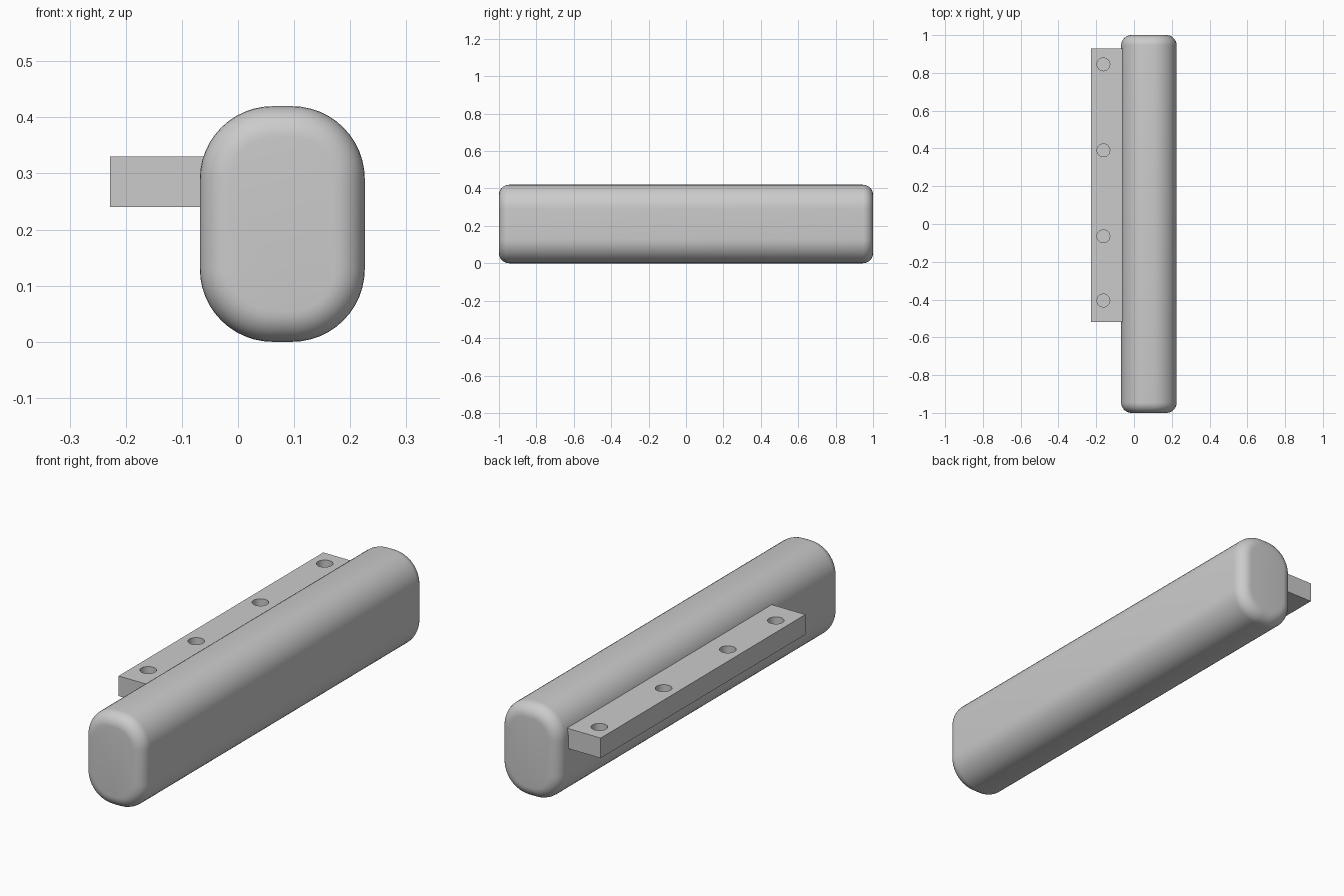
import bpy, bmesh
from math import sin, cos, pi

cube = bpy.data.objects.get("Cube")
if cube:
    bpy.data.objects.remove(cube, do_unlink=True)

grey = bpy.data.materials.new("plain grey")
grey.use_nodes = True
grey.diffuse_color = (0.6, 0.6, 0.6, 1)
grey.node_tree.nodes["Principled BSDF"].inputs["Base Color"].default_value = (0.6, 0.6, 0.6, 1)


def finish(bm, name):
    bmesh.ops.recalc_face_normals(bm, faces=bm.faces)
    mesh = bpy.data.meshes.new(name)
    bm.to_mesh(mesh)
    bm.free()
    mesh.materials.append(grey)
    obj = bpy.data.objects.new(name, mesh)
    bpy.context.collection.objects.link(obj)
    return obj


def smooth(obj):
    bpy.ops.object.select_all(action='DESELECT')
    obj.select_set(True)
    bpy.context.view_layer.objects.active = obj
    bpy.ops.object.shade_smooth_by_angle(angle=pi / 6)


# Rounded body: one cross-section swept along y, shrinking over the end fillets
CX, CZ, HALF_W, HALF_H, LENGTH = 0.079, 0.21, 0.147, 0.21, 1.0
CORNER, FILLET, STEPS = 0.13, 0.055, 12


def section(bm, y, inset):
    r = CORNER - inset
    ring = []
    for q, (sx, sz) in enumerate([(1, 1), (-1, 1), (-1, -1), (1, -1)]):
        for i in range(STEPS + 1):
            a = (q + i / STEPS) * pi / 2
            ring.append(bm.verts.new((CX + sx * (HALF_W - CORNER) + r * cos(a), y,
                                      CZ + sz * (HALF_H - CORNER) + r * sin(a))))
    return ring


bm = bmesh.new()
fillet = [(LENGTH - FILLET * (1 - cos(t)), FILLET * (1 - sin(t)))
          for t in (i / 8 * pi / 2 for i in range(9))]
stations = [(-y, d) for y, d in reversed(fillet)] + fillet
stations.sort()
rings = [section(bm, y, d) for y, d in stations]
for a, b in zip(rings, rings[1:]):
    for i in range(len(a)):
        j = (i + 1) % len(a)
        bm.faces.new((a[i], a[j], b[j], b[i]))
bm.faces.new(rings[0])
bm.faces.new(rings[-1])
smooth(finish(bm, "rounded_body"))


# Mounting rail, running into the side of the body
def box(name, low, high):
    bm = bmesh.new()
    bmesh.ops.create_cube(bm, size=1)
    for v in bm.verts:
        v.co = [l + (c + 0.5) * (h - l) for c, l, h in zip(v.co, low, high)]
    return finish(bm, name)


rail = box("mounting_rail", (-0.228, -0.52, 0.24), (-0.04, 0.93, 0.33))

# Blind screw holes in the top of the rail
for n, y in enumerate((-0.405, -0.065, 0.39, 0.845)):
    bm = bmesh.new()
    bmesh.ops.create_cone(bm, cap_ends=True, segments=32, radius1=0.034,
                          radius2=0.034, depth=0.14)
    bmesh.ops.translate(bm, verts=bm.verts, vec=(-0.162, y, 0.335))
    cutter = finish(bm, f"hole_cutter_{n + 1}")
    cutter.hide_render = True
    cutter.hide_set(True)
    cut = rail.modifiers.new(f"screw_hole_{n + 1}", 'BOOLEAN')
    cut.operation = 'DIFFERENCE'
    cut.solver = 'EXACT'
    cut.object = cutter

# Apply the cuts and drop the cutters
bpy.ops.object.select_all(action='DESELECT')
rail.select_set(True)
bpy.context.view_layer.objects.active = rail
for mod in list(rail.modifiers):
    cutter = mod.object
    bpy.ops.object.modifier_apply(modifier=mod.name)
    bpy.data.objects.remove(cutter, do_unlink=True)
smooth(rail)
